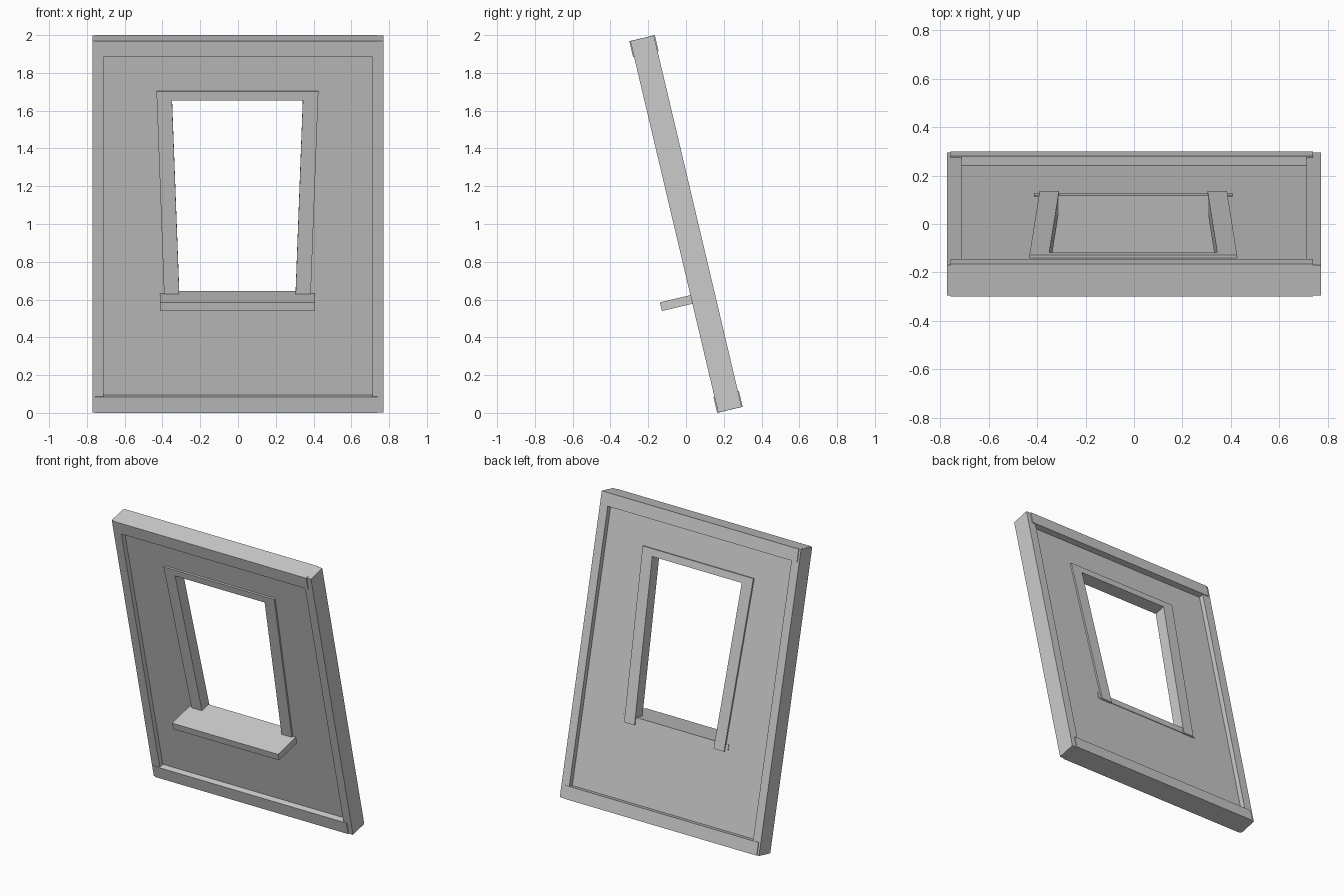
import bpy, bmesh, math
from mathutils import Matrix

if "Cube" in bpy.data.objects:
    bpy.data.objects.remove(bpy.data.objects["Cube"])

# Everything is drawn flat in the wall plane (x, height), then leaned forward
TILT = Matrix.Translation((0, 0, 1)) @ Matrix.Rotation(math.radians(13.3), 4, 'X')


def slab(name, polys, front, back):
    """Extrude flat polygons (sharing corners) from front to back of the wall."""
    bm = bmesh.new()
    for poly in polys:
        bm.faces.new([bm.verts.new((x, front, u)) for x, u in poly])
    bmesh.ops.remove_doubles(bm, verts=bm.verts, dist=1e-5)
    out = bmesh.ops.extrude_face_region(bm, geom=bm.faces[:], use_keep_orig=True)
    verts = [g for g in out['geom'] if isinstance(g, bmesh.types.BMVert)]
    bmesh.ops.translate(bm, verts=verts, vec=(0, back - front, 0))
    bmesh.ops.recalc_face_normals(bm, faces=bm.faces[:])
    bm.transform(TILT)
    mesh = bpy.data.meshes.new(name)
    bm.to_mesh(mesh)
    bm.free()
    ob = bpy.data.objects.new(name, mesh)
    bpy.context.collection.objects.link(ob)
    return ob


def rect(x0, x1, u0, u1):
    return [(x0, u0), (x1, u0), (x1, u1), (x0, u1)]


CX = -0.003              # window centre
SLOPE = 0.0365           # taper of the window legs
TOP, HEAD, FOOT = 0.73, 0.681, -0.422


def inner(u):
    return 0.3465 + SLOPE * (u - HEAD)


def outer(u):
    return 0.4285 + SLOPE * (u - TOP)


# Wall panel with a tapered hole hidden behind the trim
hole_top, hole_low = 0.705, -0.395
ht, hl = inner(hole_top) + 0.03, inner(hole_low) + 0.03
outside = rect(-0.73, 0.73, -0.97, 0.97)
hole = [(CX - hl, hole_low), (CX + hl, hole_low), (CX + ht, hole_top), (CX - ht, hole_top)]
ring = [[outside[i], outside[(i + 1) % 4], hole[(i + 1) % 4], hole[i]] for i in range(4)]
slab("wall_panel", ring, -0.029, 0.029)

# Border: side posts, top and bottom rails
for side, s in (("left", -1), ("right", 1)):
    x0, x1 = sorted((s * 0.711, s * 0.771))
    slab(f"{side}_post", [rect(x0, x1, -1.0105, 1.0105)], -0.064, 0.064)
for name, s in (("bottom_rail", -1), ("top_rail", 1)):
    u0, u1 = sorted((s * 0.924, s * 1.011))
    slab(name, [rect(-0.757, 0.738, u0, u1)], -0.0693, 0.0693)

# Window trim: tapered legs and head
for side, s in (("left", -1), ("right", 1)):
    leg = [(CX + s * inner(FOOT), FOOT), (CX + s * outer(FOOT), FOOT),
           (CX + s * outer(TOP), TOP), (CX + s * inner(TOP), TOP)]
    slab(f"{side}_window_leg", [leg], -0.041, 0.041)
hw0, hw1 = inner(HEAD), inner(TOP)
slab("window_head", [[(CX - hw0, HEAD), (CX + hw0, HEAD), (CX + hw1, TOP), (CX - hw1, TOP)]],
     -0.041, 0.041)

# Deep window sill
slab("window_sill", [rect(CX - 0.41, CX + 0.41, -0.419, -0.372)], -0.23, 0.033)
